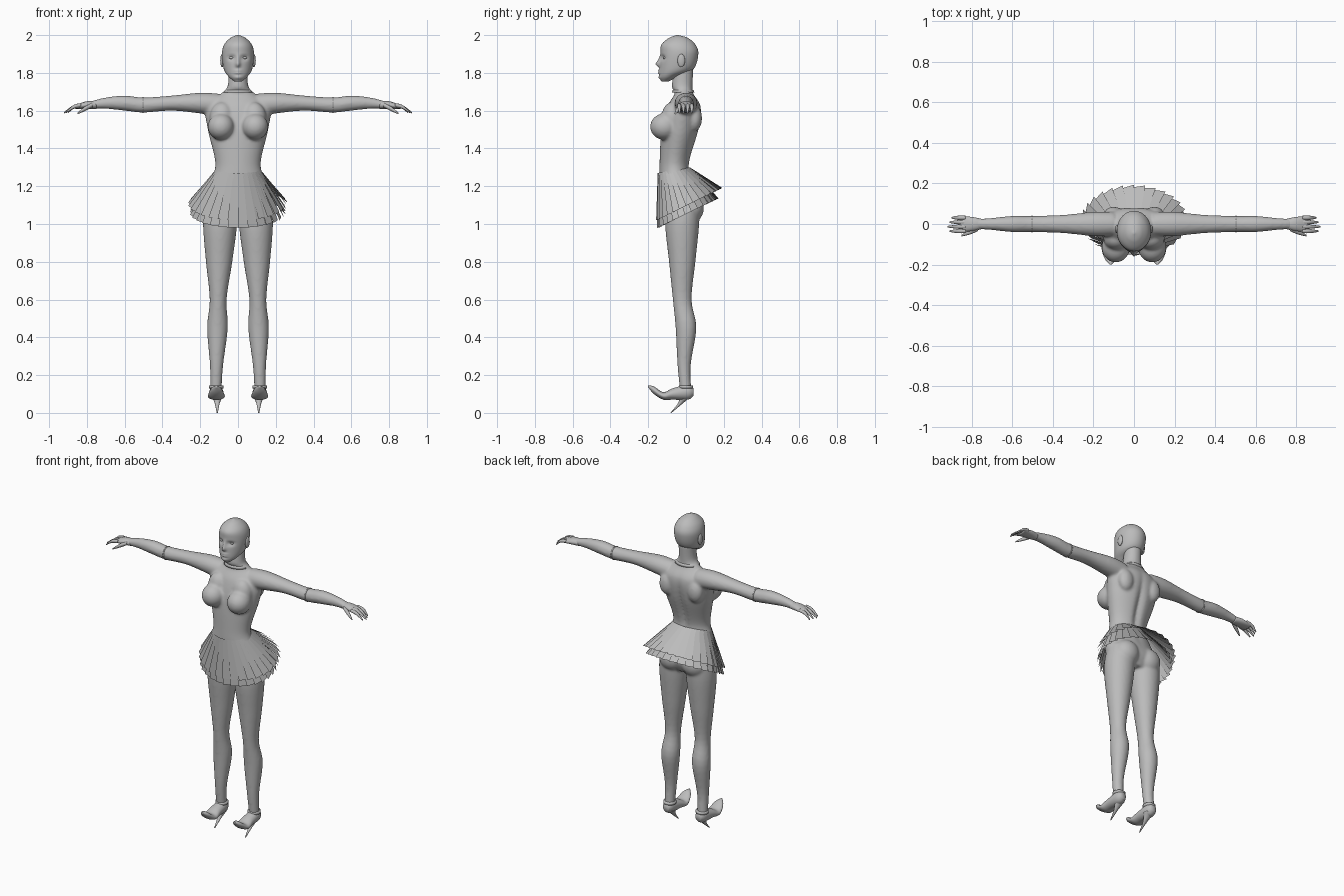
import bpy, bmesh, math
from mathutils import Matrix

cube = bpy.data.objects.get("Cube")
if cube:
    bpy.data.objects.remove(cube, do_unlink=True)

colour = (.5, .5, .5, 1)
grey = bpy.data.materials.new("plain grey")
grey.use_nodes = True
grey.diffuse_color = colour
grey.node_tree.nodes["Principled BSDF"].inputs["Base Color"].default_value = colour

SIDES = {"left": 1, "right": -1}


def finish(name, bm, smooth=True):
    """Turn a bmesh into a named object with the shared material."""
    if smooth:
        bmesh.ops.recalc_face_normals(bm, faces=bm.faces[:])
    mesh = bpy.data.meshes.new(name)
    bm.to_mesh(mesh)
    bm.free()
    mesh.materials.append(grey)
    for polygon in mesh.polygons:
        polygon.use_smooth = smooth
    obj = bpy.data.objects.new(name, mesh)
    bpy.context.collection.objects.link(obj)
    return obj


def blend(a, b, c, d, t):
    """Catmull-Rom curve from b to c."""
    slope, curve, twist = c - a, 2 * a - 5 * b + 4 * c - d, 3 * (b - c) + d - a
    return b + t * (slope + t * (curve + t * twist)) / 2


def spline(rows, steps):
    """Smoothly interpolated cross-sections."""
    padded = [rows[0], *rows, rows[-1]]
    result = []
    for quad in zip(padded, padded[1:], padded[2:], padded[3:]):
        for k in range(steps):
            result.append([blend(*values, k / steps) for values in zip(*quad)])
    return result + [rows[-1]]


def loft(bm, axis, rows, side=1, at=0, lean=0, count=28, steps=5):
    """Skin ellipses along an axis; row = position, centre, width, optional depth."""
    rows = [row if len(row) == 4 else (*row, row[2]) for row in rows]
    rings = []
    for position, centre, width, depth in spline(rows, steps):
        ring = []
        for k in range(count):
            angle = math.tau * k / count
            u = at + lean * position + width * math.cos(angle)
            v = centre + depth * math.sin(angle)
            x, y, z = {"x": (position, u, v), "y": (u, position, v), "z": (u, v, position)}[axis]
            ring.append(bm.verts.new((x * side, y, z)))
        rings.append(ring)
    for low, high in zip(rings, rings[1:]):
        for k in range(count):
            bm.faces.new((low[k - 1], low[k], high[k], high[k - 1]))
    bm.faces.new(rings[0])
    bm.faces.new(rings[-1])


def ball(bm, centre, radii):
    matrix = Matrix.Translation(centre) @ Matrix.Diagonal((*radii, 1))
    bmesh.ops.create_uvsphere(bm, u_segments=28, v_segments=18, radius=1, matrix=matrix)


def push(bm, x, z, width, height, amount, front=True):
    """Soft bump or dent along y on the front or back."""
    for vert in bm.verts:
        if (vert.co.y < -.06) if front else (vert.co.y > 0):
            across, up = (vert.co.x - x) / width, (vert.co.z - z) / height
            vert.co.y += amount * math.exp(-across * across - up * up)


# Body: torso and neck with a spine groove
body_mesh = bmesh.new()
loft(body_mesh, "z", [
    (1.02, -.02, .1, .07), (1.1, -.02, .18, .1), (1.22, -.05, .15, .09), (1.32, -.06, .12, .08),
    (1.5, -.03, .16, .1), (1.62, -.01, .17, .09), (1.69, -.01, .09, .05),
    (1.73, -.02, .055), (1.83, -.01, .05)], count=48, steps=8)
push(body_mesh, 0, 1.42, .02, .17, -.02, front=False)

# Body: arms, legs, chest, seat and shoulder blades, fused into one skin
for side in SIDES.values():
    loft(body_mesh, "x", [
        (.1, 1.63, .06), (.2, 1.64, .06, .055), (.35, 1.64, .045, .04), (.5, 1.63, .04),
        (.6, 1.64, .04), (.7, 1.64, .03), (.78, 1.63, .025, .02)], side)
    loft(body_mesh, "z", [
        (1.12, -.01, .08), (1, -.02, .09), (.8, -.02, .07), (.6, -.02, .045, .05),
        (.45, 0, .055), (.25, -.01, .035), (.1, 0, .03)], side, at=.12, lean=-.025)
    ball(body_mesh, (side * .09, -.115, 1.515), (.07, .075, .07))
    ball(body_mesh, (side * .085, -.075, 1.56), (.065, .055, .085))
    ball(body_mesh, (side * .08, .025, 1.085), (.08, .07, .08))
    ball(body_mesh, (side * .1, .045, 1.56), (.05, .04, .07))
body = finish("body", body_mesh)
fuse = body.modifiers.new("fuse", "REMESH")
fuse.mode = "VOXEL"
fuse.voxel_size = .008
fuse.use_smooth_shade = True
relax = body.modifiers.new("relax", "SMOOTH")
relax.factor = .5
relax.iterations = 7

# Head with nose, lips, chin, eyes and ears
head = bmesh.new()
loft(head, "z", [
    (1.755, -.11, .02), (1.78, -.09, .05), (1.82, -.05, .075, .09), (1.9, -.035, .085, .1),
    (1.95, -.04, .073, .09), (1.985, -.04, .04, .05), (2, -.045, .005)], count=96, steps=9)
push(head, 0, 1.865, .009, .022, -.012)
push(head, 0, 1.845, .013, .012, -.018)
for lip_height in (1.8, 1.812):
    push(head, 0, lip_height, .02, .005, -.008)
push(head, 0, 1.775, .02, .01, -.006)
for side in SIDES.values():
    push(head, side * .034, 1.88, .02, .012, .014)
    ball(head, (side * .033, -.109, 1.88), (.015, .012, .008))
    ball(head, (side * .084, -.025, 1.865), (.01, .02, .035))
finish("head", head)

# Collar seam at the base of the neck
collar = bmesh.new()
loft(collar, "z", [(1.695, -.015, .08, .06), (1.71, -.015, .065, .055)], steps=1)
finish("collar", collar)

for name, side in SIDES.items():
    # Elbow seam
    band = bmesh.new()
    loft(band, "x", [(.5, 1.63, .042), (.506, 1.63, .042)], side, steps=1)
    finish(name + "_elbow_band", band)

    # Hand: palm, four drooping fingers and a thumb
    hand = bmesh.new()
    loft(hand, "x", [(.75, 1.63, .025, .02), (.8, 1.63, .035, .02), (.86, 1.62, .037, .01)], side)
    for finger in range(4):
        tip = .92 - .01 * abs(finger - 1)
        loft(hand, "x", [(.83, 1.63, .01), (.87, 1.62, .01), (tip, 1.59, .004)],
             side, at=.022 * (finger - 1.6), count=12)
    loft(hand, "x", [(.77, 1.63, .012), (.81, 1.61, .012), (.85, 1.585, .004)],
         side, at=.3, lean=-.42, count=12)
    finish(name + "_hand", hand)

    # Foot in a curled shoe
    shoe = bmesh.new()
    loft(shoe, "y", [
        (.04, .11, .02), (.01, .11, .035, .04), (-.07, .1, .04, .03), (-.12, .09, .045, .02),
        (-.17, .12, .03, .02), (-.2, .14, .005)], side, at=.115)
    finish(name + "_shoe", shoe)

    # Slanted stiletto heel
    heel = bmesh.new()
    loft(heel, "z", [(0, -.08, .003), (.05, -.03, .013), (.09, 0, .03)], side, at=.11)
    finish(name + "_heel", heel)

    # Ankle strap
    strap = bmesh.new()
    loft(strap, "z", [(.13, 0, .038), (.145, 0, .038)], side, at=.115, steps=1)
    finish(name + "_ankle_strap", strap)


def rim_point(angle, width, front, back, front_height, back_height):
    """Point on a slanted ellipse, starting at the front."""
    toward_back = (1 - math.cos(angle)) / 2
    return (width * math.sin(angle),
            front + (back - front) * toward_back,
            front_height + (back_height - front_height) * toward_back)


def skirt(name, width, front, back, front_height, back_height, panels=30):
    """Ring of overlapping flat pleats with a slanted hem."""
    bm = bmesh.new()
    for panel in range(panels):
        corners = []
        for offset, flare in ((0, 1.02), (1.2, .95)):
            angle = math.tau * (panel + offset) / panels
            waist = rim_point(angle, .12, -.15, .02, 1.27, 1.3)
            hem = rim_point(angle, width * flare, front * flare, back * flare,
                            front_height, back_height)
            corners.append((bm.verts.new(waist), bm.verts.new(hem)))
        (waist_a, hem_a), (waist_b, hem_b) = corners
        bm.faces.new((waist_a, hem_a, hem_b, waist_b))
    finish(name, bm, smooth=False)


# Two-layer pleated skirt
skirt("skirt_upper_layer", .26, -.155, .19, 1.02, 1.19)
skirt("skirt_lower_layer", .25, -.15, .17, .98, 1.135)
